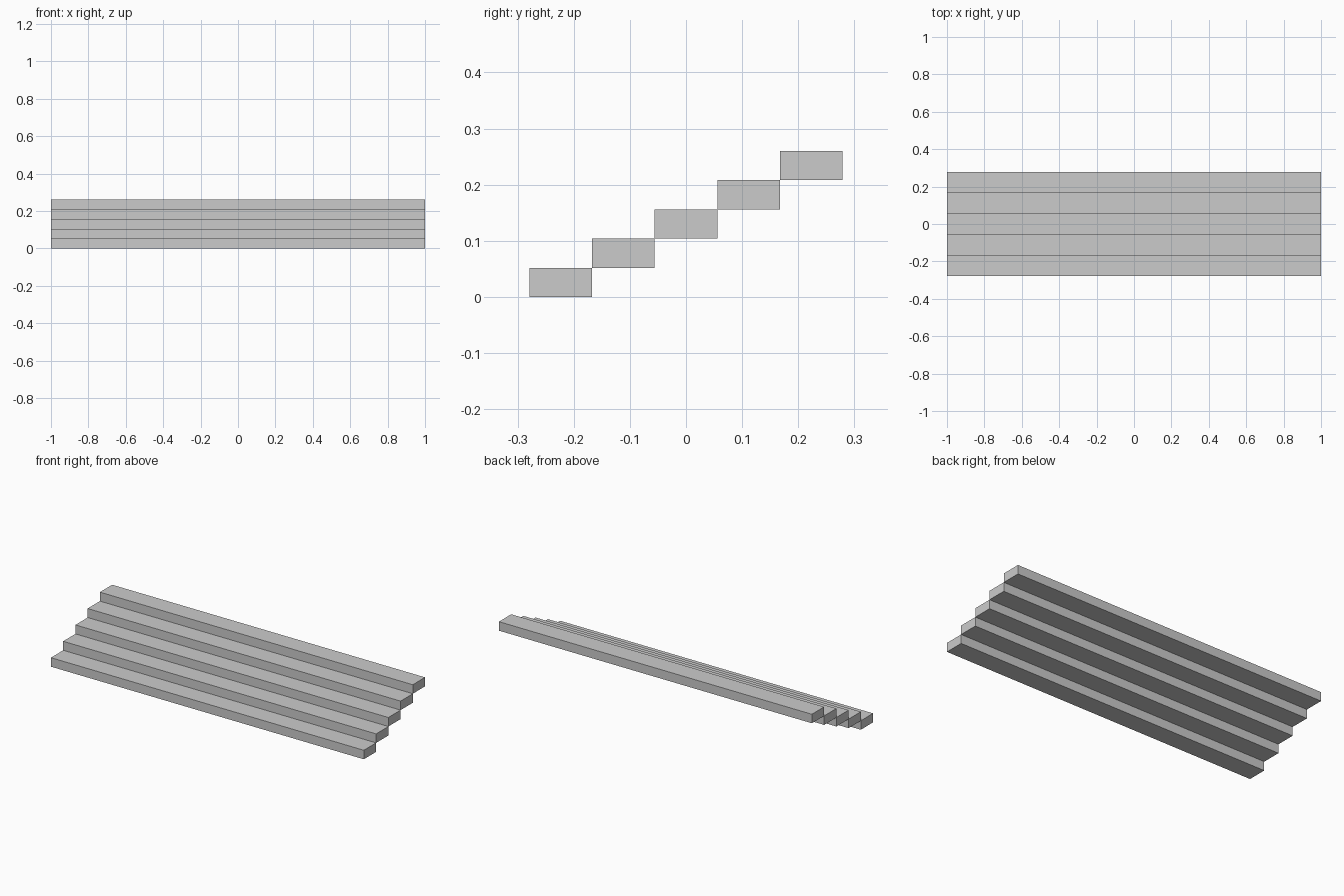
import bpy

if "Cube" in bpy.data.objects:
    bpy.data.objects.remove(bpy.data.objects["Cube"])

STEPS = 5
WIDTH = 2.0
DEPTH = 0.1117   # tread depth of each step
RISE = 0.052     # height of each step


def box(name, size, location):
    bpy.ops.mesh.primitive_cube_add(size=1, location=location)
    obj = bpy.context.object
    obj.name = name
    obj.scale = size
    bpy.ops.object.transform_apply(location=False, rotation=False, scale=True)
    return obj


# Straight flight of slab steps, rising from front to back
for i in range(STEPS):
    y = (i - (STEPS - 1) / 2) * DEPTH
    z = (i + 0.5) * RISE
    box(f"step_{i + 1}", (WIDTH, DEPTH, RISE), (0, y, z))
